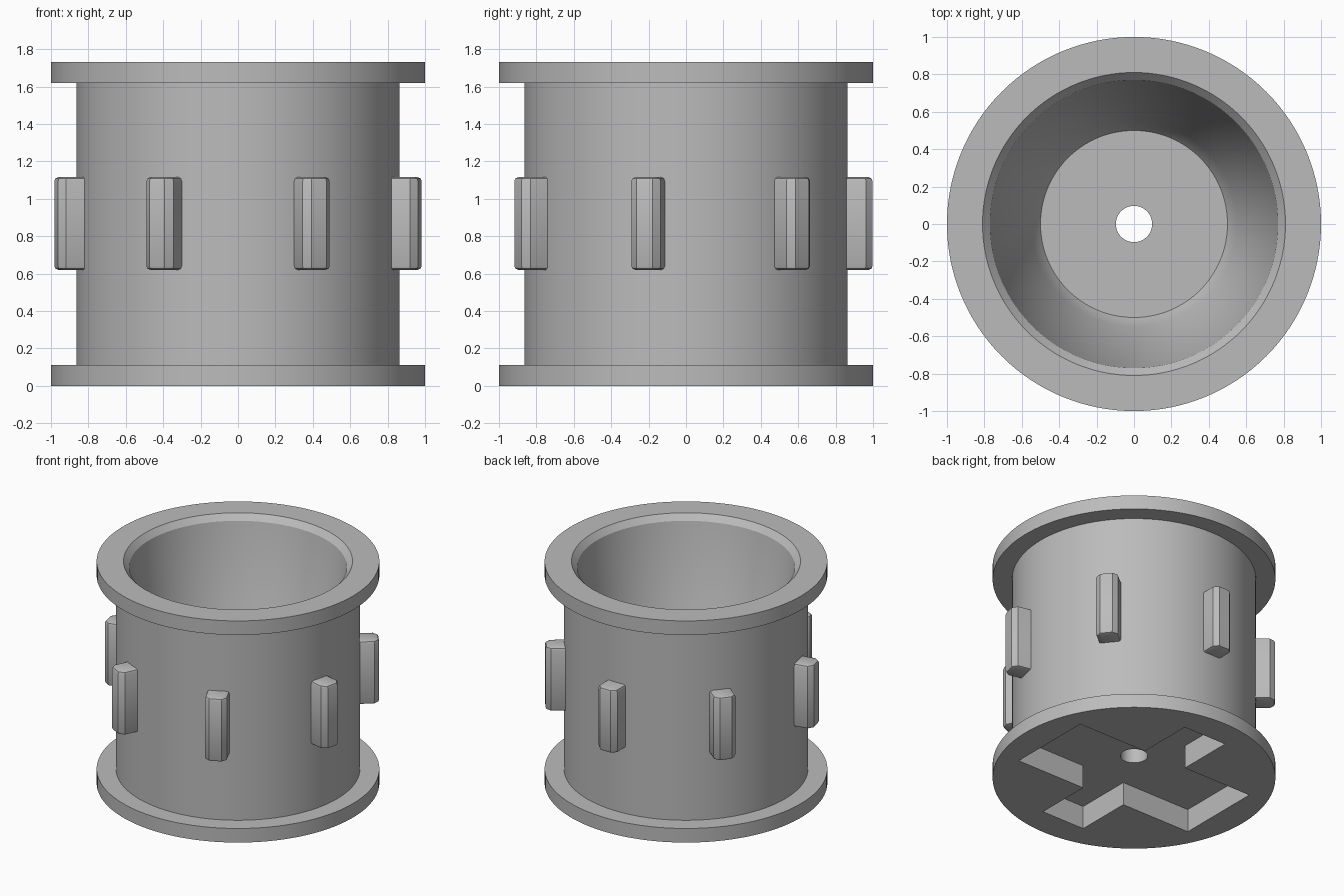
import bpy, bmesh, math
from mathutils import Matrix, Vector

cube = bpy.data.objects.get("Cube")
if cube:
    bpy.data.objects.remove(cube, do_unlink=True)

grey = bpy.data.materials.new("plain grey")
grey.use_nodes = True
tone = (0.5, 0.5, 0.5, 1)
grey.diffuse_color = tone
grey.node_tree.nodes["Principled BSDF"].inputs["Base Color"].default_value = tone


def make_object(name, bm):
    bmesh.ops.recalc_face_normals(bm, faces=bm.faces)
    mesh = bpy.data.meshes.new(name)
    bm.to_mesh(mesh)
    bm.free()
    mesh.materials.append(grey)
    ob = bpy.data.objects.new(name, mesh)
    bpy.context.collection.objects.link(ob)
    return ob


def activate(ob):
    bpy.ops.object.select_all(action='DESELECT')
    ob.select_set(True)
    bpy.context.view_layer.objects.active = ob


def smooth(ob, degrees):
    activate(ob)
    bpy.ops.object.shade_smooth_by_angle(angle=math.radians(degrees))


def lathe(name, profile, steps=128):
    bm = bmesh.new()
    verts = [bm.verts.new((r, 0, z)) for r, z in profile]
    edges = [bm.edges.new((v, verts[i - 1])) for i, v in enumerate(verts)]
    bmesh.ops.spin(bm, geom=verts + edges, cent=(0, 0, 0), axis=(0, 0, 1),
                   angle=math.tau, steps=steps, use_duplicate=False)
    bmesh.ops.remove_doubles(bm, verts=bm.verts, dist=0.0005)
    return make_object(name, bm)


# Flanged drum: tapered cup inside, centre hole through the floor
HEIGHT, RIM, FLOOR, HOLE = 1.73, 0.11, 0.32, 0.097
drum = lathe("flanged_drum", [
    (HOLE, 0), (1, 0), (1, RIM), (0.863, RIM),
    (0.863, HEIGHT - RIM), (1, HEIGHT - RIM), (1, HEIGHT),
    (0.81, HEIGHT), (0.77, HEIGHT - 0.044),
    (0.55, FLOOR + 0.07), (0.5, FLOOR), (HOLE, FLOOR)])

# Cross-shaped socket in the underside
REACH, HALF_X, HALF_Y, DEPTH = 0.78, 0.185, 0.338, 0.18
quarter = [(REACH, HALF_Y), (HALF_X, HALF_Y), (HALF_X, REACH)]
outline = []
for sx, sy in ((1, 1), (-1, 1), (-1, -1), (1, -1)):
    corner = [(sx * x, sy * y) for x, y in quarter]
    outline += corner if sx * sy > 0 else corner[::-1]
bm = bmesh.new()
base = bm.faces.new([bm.verts.new((x, y, -0.1)) for x, y in outline])
top = bmesh.ops.extrude_face_region(bm, geom=[base])["geom"]
bmesh.ops.translate(bm, vec=(0, 0, DEPTH + 0.1),
                    verts=[g for g in top if isinstance(g, bmesh.types.BMVert)])
cutter = make_object("socket_cutter", bm)
cutter.hide_render = True

cut = drum.modifiers.new("socket", 'BOOLEAN')
cut.operation = 'DIFFERENCE'
cut.solver = 'EXACT'
cut.object = cutter
activate(drum)
bpy.ops.object.modifier_apply(modifier=cut.name)
bpy.data.objects.remove(cutter, do_unlink=True)
smooth(drum, 30)

# Seven upright grip lugs around the drum
COUNT, INNER, OUTER, HALF_W, LOW, HIGH = 7, 0.83, 0.997, 0.08, 0.62, 1.115
for i in range(COUNT):
    bm = bmesh.new()
    bmesh.ops.create_cube(bm, size=1)
    bmesh.ops.scale(bm, vec=(OUTER - INNER, 2 * HALF_W, HIGH - LOW), verts=bm.verts)
    bmesh.ops.translate(bm, vec=((OUTER + INNER) / 2, 0, (HIGH + LOW) / 2), verts=bm.verts)
    # wide chamfer on the outer uprights, then a fine one on every outer edge
    uprights = [e for e in bm.edges if all(v.co.x > 0.9 for v in e.verts)
                and abs(e.verts[0].co.z - e.verts[1].co.z) > 0.1]
    bmesh.ops.bevel(bm, geom=uprights, offset=0.035, segments=1, affect='EDGES')
    ends = [e for e in bm.edges if max(v.co.x for v in e.verts) > 0.9
            and abs(e.verts[0].co.z - e.verts[1].co.z) < 0.01]
    bmesh.ops.bevel(bm, geom=ends, offset=0.02, segments=2, profile=0.5, affect='EDGES')
    turn = Matrix.Rotation(math.pi / 2 + i * math.tau / COUNT, 3, 'Z')
    bmesh.ops.rotate(bm, cent=Vector(), matrix=turn, verts=bm.verts)
    smooth(make_object(f"grip_lug_{i + 1}", bm), 30)
